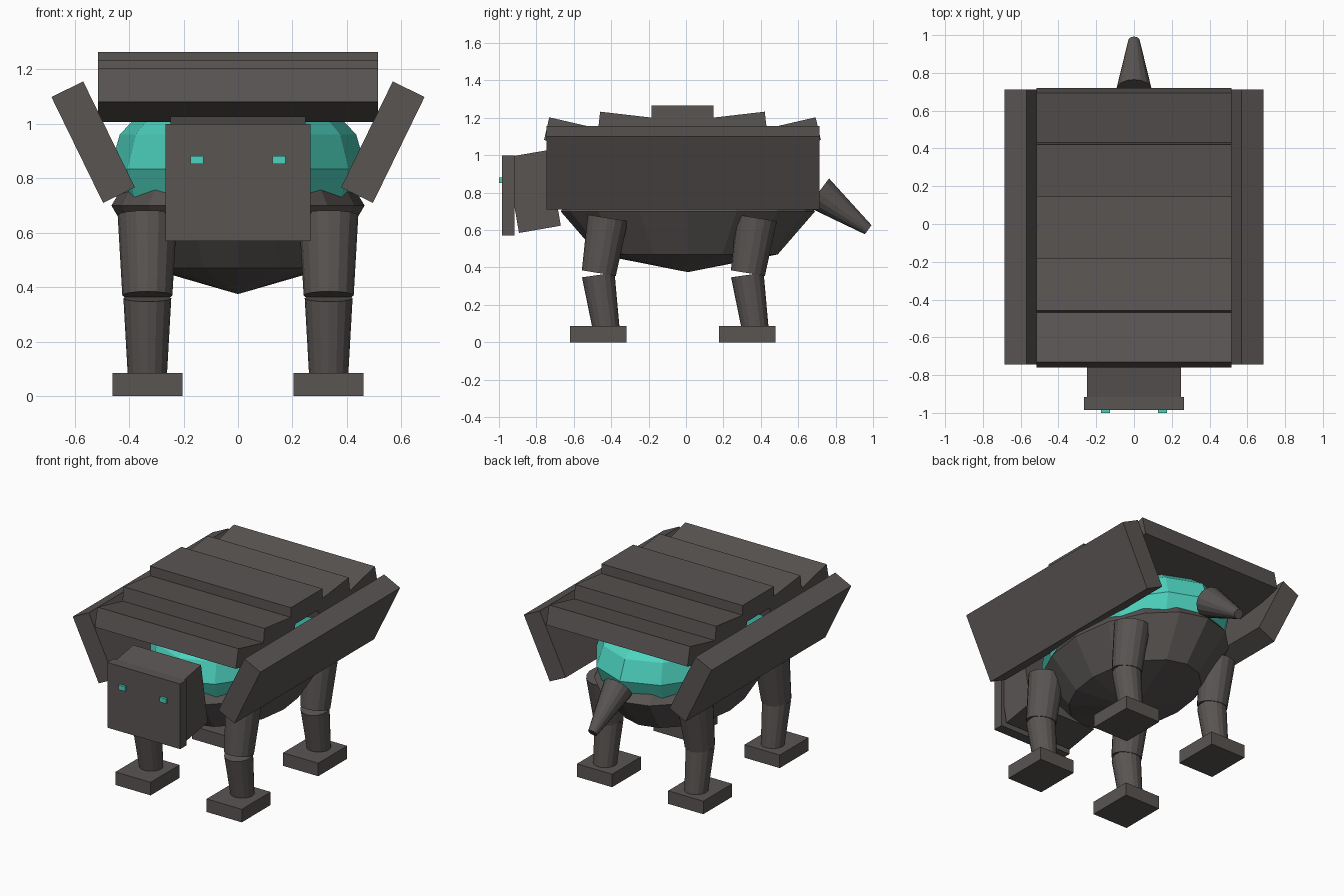
import bpy, bmesh
from math import radians, sin, cos
from mathutils import Vector, Matrix

cube = bpy.data.objects.get("Cube")
if cube:
    bpy.data.objects.remove(cube, do_unlink=True)


def material(name, colour):
    mat = bpy.data.materials.new(name)
    mat.use_nodes = True
    mat.diffuse_color = (*colour, 1)
    bsdf = next(n for n in mat.node_tree.nodes if n.type == 'BSDF_PRINCIPLED')
    bsdf.inputs["Base Color"].default_value = (*colour, 1)
    return mat


STONE = material("dark_stone", (0.1, 0.09, 0.086))
TEAL = material("glowing_teal", (0.075, 0.65, 0.52))


def finish(name, bm, mat):
    bmesh.ops.recalc_face_normals(bm, faces=bm.faces)
    mesh = bpy.data.meshes.new(name)
    bm.to_mesh(mesh)
    bm.free()
    mesh.materials.append(mat)
    obj = bpy.data.objects.new(name, mesh)
    bpy.context.collection.objects.link(obj)
    return obj


def box(name, centre, size, mat=STONE, tilt=0, axis='X'):
    bm = bmesh.new()
    bmesh.ops.create_cube(bm, size=1, matrix=Matrix.Diagonal((*size, 1)))
    obj = finish(name, bm, mat)
    obj.location = centre
    obj.rotation_euler = Matrix.Rotation(radians(tilt), 3, axis).to_euler()
    return obj


def taper(name, start, end, r1, r2, sides=16):
    start, end = Vector(start), Vector(end)
    axis = end - start
    bm = bmesh.new()
    bmesh.ops.create_cone(bm, cap_ends=True, segments=sides, radius1=r1,
                          radius2=r2, depth=axis.length)
    obj = finish(name, bm, STONE)
    obj.location = (start + end) / 2
    obj.rotation_euler = axis.to_track_quat('Z', 'Y').to_euler()
    return obj


def ellipsoid(name, centre, radii, sides, rings, mat):
    bm = bmesh.new()
    bmesh.ops.create_uvsphere(bm, u_segments=sides, v_segments=rings,
                              radius=1, matrix=Matrix.Diagonal((*radii, 1)))
    obj = finish(name, bm, mat)
    obj.location = centre
    return obj


# Belly and the teal core above it
ellipsoid("belly", (0, 0.01, 0.70), (0.465, 0.68, 0.325), 16, 4, STONE)
ellipsoid("core", (0, 0.01, 0.835), (0.47, 0.68, 0.33), 12, 8, TEAL)

# Back armour: a level plate flanked by plates that tilt up outwards
MID, LENGTH, THICK, WIDTH = -0.019, 0.33, 0.125, 1.03
box("back_plate_middle", (0, MID, 1.265 - THICK / 2), (WIDTH, LENGTH, THICK))
for end, s in (("front", -1), ("rear", 1)):
    for part, y, z, angle in (("inner", 0.44, 1.233, 6.6), ("outer", 0.712, 1.203, 13)):
        a = radians(angle)
        corner = Vector((0, MID + s * y, z))
        outward = Vector((0, s * cos(a), sin(a)))
        normal = Vector((0, -s * sin(a), cos(a)))
        centre = corner - outward * LENGTH / 2 - normal * THICK / 2
        box(f"back_plate_{end}_{part}", centre, (WIDTH, LENGTH, THICK), tilt=s * angle)

# Head, face and tail
box("head", (0, -0.816, 0.806), (0.495, 0.227, 0.41), tilt=9.8)
box("face", (0, -0.95, 0.785), (0.532, 0.067, 0.43))
taper("tail", (0, 0.708, 0.80), (0, 0.974, 0.602), 0.095, 0.03)

# Paired parts
for side, s in (("left", 1), ("right", -1)):
    box(f"{side}_eye", (s * 0.15, -0.985, 0.867), (0.048, 0.03, 0.03), TEAL)
    box(f"{side}_side_panel", (s * 0.532, -0.016, 0.933), (0.13, 1.458, 0.433),
        tilt=s * 26, axis='Y')
    for end, dy in (("front", 0), ("rear", 0.797)):
        x, leg = s * 0.333, f"{end}_{side}"
        taper(f"{leg}_thigh", (x, dy - 0.418, 0.665), (x, dy - 0.466, 0.37), 0.109, 0.092)
        taper(f"{leg}_shin", (x, dy - 0.469, 0.36), (x, dy - 0.425, 0.06), 0.088, 0.071)
        box(f"{leg}_foot", (x, dy - 0.469, 0.043), (0.257, 0.301, 0.086))
